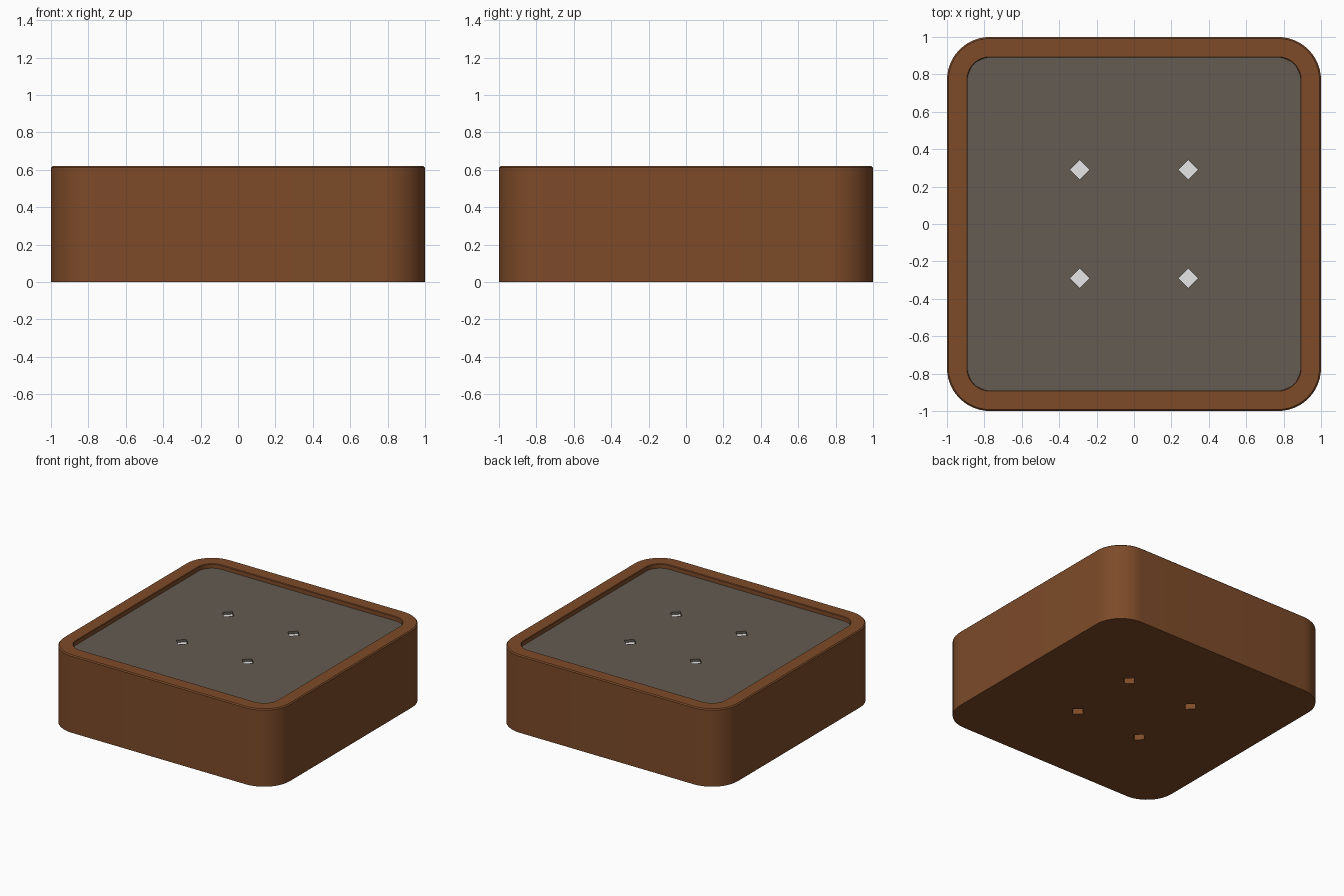
import bpy, bmesh, math

if "Cube" in bpy.data.objects:
    bpy.data.objects.remove(bpy.data.objects["Cube"], do_unlink=True)

HEIGHT, SOIL_TOP, FLOOR = 0.62, 0.585, 0.06
CORNER = 0.77          # centre of every corner arc
INNER = 0.89           # half width of the opening
HOLE = 0.29            # offset of the drain holes
SPOTS = [(x, y) for x in (-HOLE, HOLE) for y in (-HOLE, HOLE)]


def material(name, color):
    m = bpy.data.materials.new(name)
    m.use_nodes = True
    m.diffuse_color = (*color, 1)
    m.node_tree.nodes["Principled BSDF"].inputs["Base Color"].default_value = (*color, 1)
    return m


brown = material("brown clay", (0.205, 0.07, 0.022))
grey = material("grey soil", (0.129, 0.106, 0.085))
pale = material("pale grey", (0.8, 0.8, 0.8))


def rounded_ring(bm, half, z, steps=12):
    """Loop of vertices round a square with rounded corners."""
    r = half - CORNER
    ring = []
    for quarter, (sx, sy) in enumerate(((1, 1), (-1, 1), (-1, -1), (1, -1))):
        for i in range(steps + 1):
            a = math.pi / 2 * (quarter + i / steps)
            ring.append(bm.verts.new((sx * CORNER + r * math.cos(a),
                                      sy * CORNER + r * math.sin(a), z)))
    return ring


def lofted(name, profile, mat):
    """Closed solid through rounded rings given as (half width, height)."""
    bm = bmesh.new()
    rings = [rounded_ring(bm, h, z) for h, z in profile]
    for a, b in zip(rings, rings[1:]):
        for i in range(len(a)):
            j = (i + 1) % len(a)
            bm.faces.new((a[i], a[j], b[j], b[i]))
    bm.faces.new(rings[0][::-1])
    bm.faces.new(rings[-1])
    bmesh.ops.recalc_face_normals(bm, faces=bm.faces)
    me = bpy.data.meshes.new(name)
    bm.to_mesh(me)
    bm.free()
    ob = bpy.data.objects.new(name, me)
    bpy.context.collection.objects.link(ob)
    me.materials.append(mat)
    return ob


def diamonds(name, z, depth, mat):
    """Four square prisms turned on their points, one per drain hole."""
    bm = bmesh.new()
    for x, y in SPOTS:
        made = bmesh.ops.create_cone(bm, cap_ends=True, segments=4,
                                     radius1=0.052, radius2=0.052, depth=depth)
        bmesh.ops.translate(bm, verts=made["verts"], vec=(x, y, z))
    me = bpy.data.meshes.new(name)
    bm.to_mesh(me)
    bm.free()
    ob = bpy.data.objects.new(name, me)
    bpy.context.collection.objects.link(ob)
    me.materials.append(mat)
    return ob


def cut(ob, cutter):
    """Cut the holes, then remove the cutter."""
    bpy.context.view_layer.objects.active = ob
    mod = ob.modifiers.new("holes", "BOOLEAN")
    mod.operation = "DIFFERENCE"
    mod.solver = "EXACT"
    mod.object = cutter
    bpy.ops.object.modifier_apply(modifier=mod.name)
    bpy.data.objects.remove(cutter, do_unlink=True)


# Pot: outer wall, softened rim, inner wall and floor with drain holes
pot = lofted("pot", [(1, 0), (1, HEIGHT - 0.008), (0.992, HEIGHT),
                     (INNER + 0.004, HEIGHT), (INNER, HEIGHT - 0.004),
                     (INNER, FLOOR)], brown)
cut(pot, diamonds("drain_cutter", FLOOR / 2, 0.3, brown))

# Soil slab with shallow diamond recesses
soil = lofted("soil", [(INNER, SOIL_TOP - 0.06), (INNER, SOIL_TOP)], grey)
cut(soil, diamonds("recess_cutter", SOIL_TOP, 0.05, grey))

# Pale floor of each recess
diamonds("recess_floor", SOIL_TOP - 0.023, 0.006, pale)

for ob in (pot, soil):
    bpy.ops.object.select_all(action="DESELECT")
    ob.select_set(True)
    bpy.context.view_layer.objects.active = ob
    bpy.ops.object.shade_smooth_by_angle(angle=math.radians(30))
